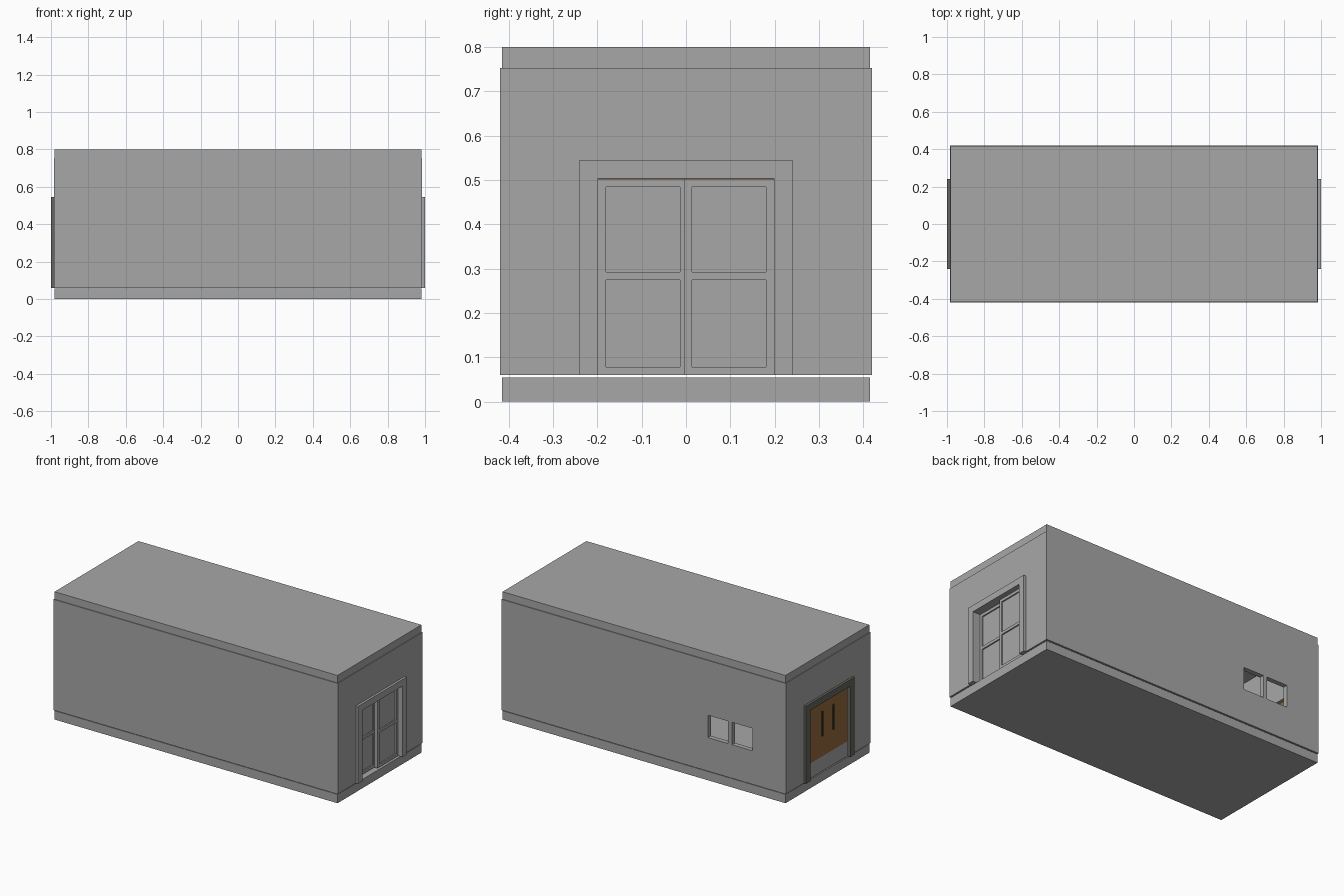
import bpy

if "Cube" in bpy.data.objects:
    bpy.data.objects.remove(bpy.data.objects["Cube"])


def material(name, r, g, b):
    m = bpy.data.materials.new(name)
    m.diffuse_color = (r, g, b, 1)
    m.use_nodes = True
    m.node_tree.nodes["Principled BSDF"].inputs["Base Color"].default_value = m.diffuse_color
    return m


GREY = material("plain_grey", 0.39, 0.39, 0.39)
DARK = material("dark_grey", 0.13, 0.13, 0.115)
BROWN = material("brown_wood", 0.30, 0.14, 0.045)
BLACK = material("dark_handle", 0.06, 0.05, 0.025)


def box(name, x, y, z, mat=GREY):
    """Box from (min, max) ranges on each axis."""
    bpy.ops.mesh.primitive_cube_add(size=1, location=[(a + b) / 2 for a, b in (x, y, z)])
    o = bpy.context.object
    o.name = name
    o.scale = [abs(b - a) for a, b in (x, y, z)]
    bpy.ops.object.transform_apply(location=False, rotation=False, scale=True)
    o.data.materials.append(mat)
    return o


def cut(target, x, y, z):
    """Cut a box-shaped hole and remove the cutter."""
    c = box("cutter", x, y, z)
    c.hide_render = True
    mod = target.modifiers.new("cut", 'BOOLEAN')
    mod.operation = 'DIFFERENCE'
    mod.solver = 'EXACT'
    mod.object = c
    bpy.context.view_layer.objects.active = target
    bpy.ops.object.modifier_apply(modifier=mod.name)
    bpy.data.objects.remove(c, do_unlink=True)


# floor and roof slabs
box("floor_slab", (-0.98, 0.98), (-0.415, 0.415), (0, 0.055))
box("roof_slab", (-0.98, 0.98), (-0.415, 0.415), (0.752, 0.8))

# hollow wall shell with a doorway at each end and two back windows
walls = box("walls", (-0.985, 0.985), (-0.42, 0.42), (0.06, 0.753))
cut(walls, (-0.94, 0.94), (-0.39, 0.39), (0.0, 0.9))
for s in (-1, 1):
    cut(walls, (s * 0.96 - 0.06, s * 0.96 + 0.06), (-0.2, 0.2), (0.0, 0.505))
for x in ((-0.585, -0.445), (-0.755, -0.612)):
    cut(walls, x, (0.36, 0.45), (0.27, 0.41))

# door frames on both ends
for side, s, mat in (("right", 1, GREY), ("left", -1, DARK)):
    x = (s * 0.94, s * 1.0)
    if s == -1:
        x = (-1.0, -0.94)
    face = (min(s * 0.984, s * 1.0), max(s * 0.984, s * 1.0))
    for label, y in (("front", (-0.24, -0.199)), ("back", (0.199, 0.24))):
        box(f"{side}_frame_{label}", face, y, (0.06, 0.505), mat)
    box(f"{side}_frame_top", face, (-0.24, 0.24), (0.504, 0.545), mat)


# right end: two sliding leaves, each a frame with two inset panels
def sliding_leaf(name, x1, y0, y1):
    x, w, z0, z1 = (x1 - 0.02, x1), 0.018, 0.06, 0.503
    box(name + "_stile_a", x, (y0, y0 + w), (z0, z1))
    box(name + "_stile_b", x, (y1 - w, y1), (z0, z1))
    for i, z in enumerate((z0, 0.275, z1 - w)):
        box(f"{name}_rail_{i}", x, (y0 + w, y1 - w), (z, z + w))
    box(name + "_panel", (x1 - 0.014, x1 - 0.008), (y0 + w, y1 - w), (z0 + w, z1 - w))


sliding_leaf("front_leaf", 0.948, -0.199, 0.005)
sliding_leaf("back_leaf", 0.97, -0.005, 0.199)

# left end: brown double door with tall handles above a grey kick panel
for label, s in (("front", -1), ("back", 1)):
    y = sorted((0, s * 0.2))
    box(f"wood_leaf_{label}", (-0.98, -0.96), y, (0.155, 0.505), BROWN)
    h = s * 0.055
    box(f"handle_{label}", (-0.988, -0.979), (h - 0.005, h + 0.005), (0.285, 0.44), BLACK)
box("kick_panel", (-0.978, -0.96), (-0.2, 0.2), (0.06, 0.155))
